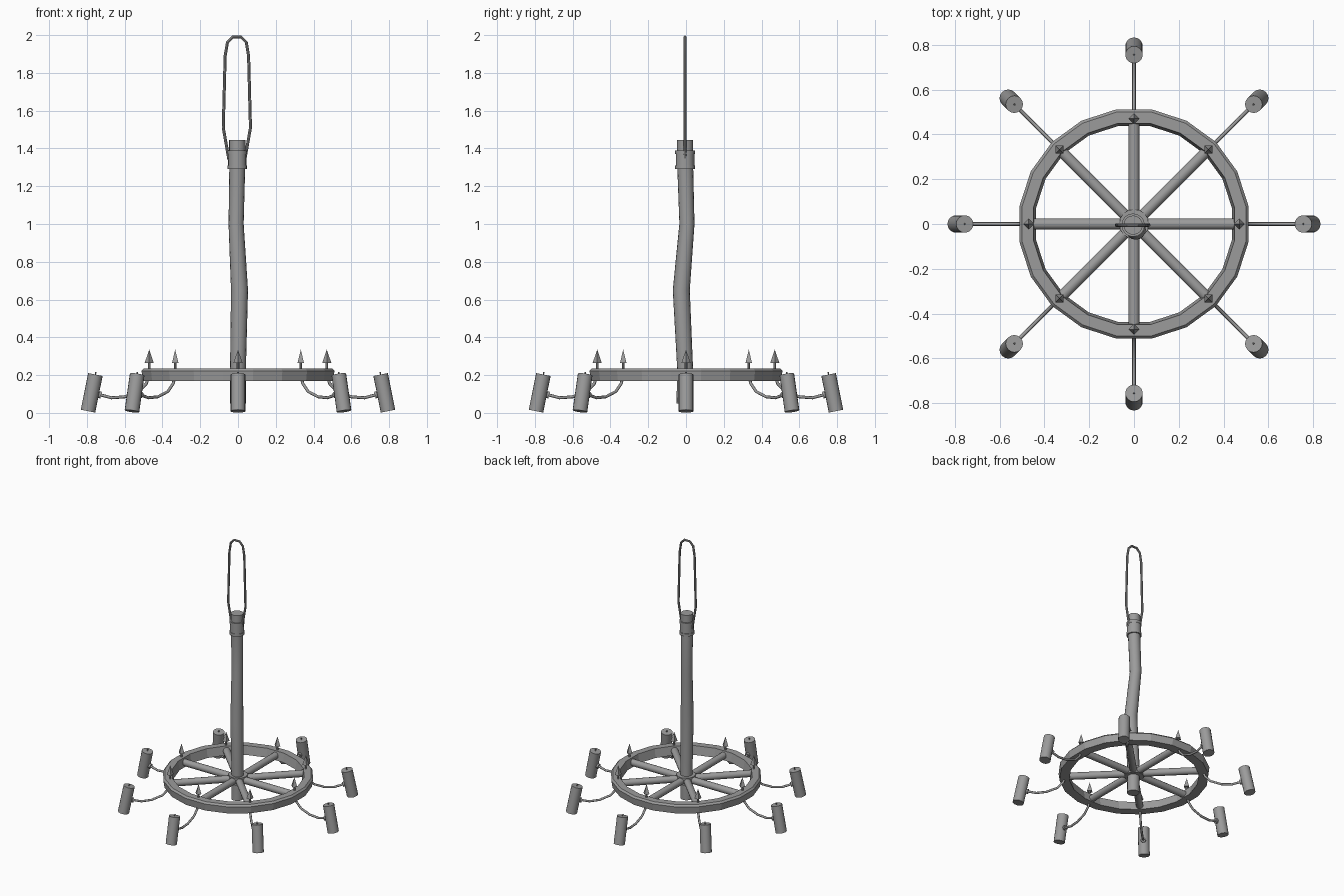
import bpy, bmesh, math
from mathutils import Vector, Matrix

scene = bpy.context.scene
if "Cube" in bpy.data.objects:
    bpy.data.objects.remove(bpy.data.objects["Cube"], do_unlink=True)

grey = bpy.data.materials.new("plain grey")
grey.use_nodes = True
colour = (0.33, 0.33, 0.33, 1)
grey.diffuse_color = colour
grey.node_tree.nodes["Principled BSDF"].inputs["Base Color"].default_value = colour


def finish(name, bm, angle=40):
    """Turn a bmesh into a named grey object, smooth below the given angle."""
    bmesh.ops.recalc_face_normals(bm, faces=bm.faces)
    mesh = bpy.data.meshes.new(name)
    bm.to_mesh(mesh)
    bm.free()
    mesh.materials.append(grey)
    obj = bpy.data.objects.new(name, mesh)
    scene.collection.objects.link(obj)
    if angle:
        bpy.ops.object.select_all(action='DESELECT')
        obj.select_set(True)
        bpy.context.view_layer.objects.active = obj
        bpy.ops.object.shade_smooth_by_angle(angle=math.radians(angle))
    return obj


def tube(bm, points, radii, sides):
    """Sweep a round section along a path, closing both ends."""
    points = [Vector(p) for p in points]
    if not isinstance(radii, (list, tuple)):
        radii = [radii] * len(points)
    rings = []
    last = len(points) - 1
    side = None
    for i, p in enumerate(points):
        way = (points[min(i + 1, last)] - points[max(i - 1, 0)]).normalized()
        if side is None:
            side = Vector((0, 1, 0)) if abs(way.y) < 0.9 else Vector((1, 0, 0))
        side = (side - way * side.dot(way)).normalized()
        other = way.cross(side)
        rings.append([bm.verts.new(p + radii[i] * (side * math.cos(a) + other * math.sin(a)))
                      for a in (math.tau * k / sides for k in range(sides))])
    for a, b in zip(rings, rings[1:]):
        for k in range(sides):
            j = (k + 1) % sides
            bm.faces.new((a[k], a[j], b[j], b[k]))
    bm.faces.new(rings[0][::-1])
    bm.faces.new(rings[-1])


def lathe(bm, profile, sides, turn=0.0):
    """Revolve a closed (radius, z) profile around z."""
    rings = []
    for k in range(sides):
        a = turn + math.tau * k / sides
        rings.append([bm.verts.new((r * math.cos(a), r * math.sin(a), z)) for r, z in profile])
    n = len(profile)
    for k in range(sides):
        a, b = rings[k], rings[(k + 1) % sides]
        for i in range(n):
            j = (i + 1) % n
            bm.faces.new((a[i], b[i], b[j], a[j]))


# Wheel rim
bm = bmesh.new()
lathe(bm, [(0.455, 0.235), (0.505, 0.235), (0.517, 0.222), (0.51, 0.17), (0.443, 0.17)],
      20, math.pi / 20)
finish("wheel_rim", bm, 0)

# Bent wooden post
bm = bmesh.new()
tube(bm, [(0, -0.008, 0.05), (0, -0.005, 0.24), (0.008, -0.025, 0.65),
          (-0.01, 0.005, 1.0), (-0.004, -0.004, 1.3)],
     [0.042, 0.042, 0.045, 0.04, 0.042], 16)
finish("post", bm)

# Hub where the spokes meet
bm = bmesh.new()
tube(bm, [(0, 0, 0.175), (0, 0, 0.23)], 0.066, 16)
finish("hub", bm)

# Bound collar and the stub above it
bm = bmesh.new()
top = (-0.004, -0.005)
for low, high, r in ((1.29, 1.31, 0.052), (1.31, 1.37, 0.049), (1.37, 1.39, 0.052)):
    tube(bm, [(*top, low), (*top, high)], r, 16)
finish("collar", bm)
bm = bmesh.new()
tube(bm, [(*top, 1.38), (*top, 1.445)], 0.043, 16)
finish("post_cap", bm)

# Hanging loop, mirrored about its own middle
half = [(0.042, 1.34), (0.072, 1.51), (0.062, 1.89), (0.05, 1.962), (0.022, 1.99)]
path = [(-x, z) for x, z in half] + [(x, z) for x, z in reversed(half)]
bm = bmesh.new()
tube(bm, [(x - 0.006, -0.005, z) for x, z in path], 0.008, 8)
finish("hanging_loop", bm)

# Eight repeats: spoke, spike, arm and lamp
arm_path = [(0.47, 0.2), (0.485, 0.155), (0.525, 0.113), (0.6, 0.085), (0.67, 0.08),
            (0.72, 0.093), (0.765, 0.103)]
lamp_top, lamp_low = Vector((0.755, 0, 0.203)), Vector((0.794, 0, 0.009))
axis = (lamp_top - lamp_low).normalized()


def spoke(bm):
    tube(bm, [(0.03, 0, 0.2), (0.46, 0, 0.2)], 0.025, 12)


def spike(bm):
    tube(bm, [(0.47, 0, 0.23), (0.47, 0, 0.268)], 0.007, 6)
    bmesh.ops.create_cone(bm, cap_ends=True, segments=4, radius1=0.024, radius2=0,
                          depth=0.07, matrix=Matrix.Translation((0.47, 0, 0.3)))


def arm(bm):
    tube(bm, [(r, 0, z) for r, z in arm_path], 0.008, 8)
    tube(bm, [(0.725, 0, 0.094), (0.737, 0, 0.097)], 0.018, 8)


def lamp(bm):
    tube(bm, [lamp_low, lamp_top], 0.039, 16)
    tube(bm, [lamp_top, lamp_top + axis * 0.014], 0.004, 6)


for i in range(8):
    spin = Matrix.Rotation(math.tau * i / 8, 4, 'Z')
    for name, build, angle in (("spoke", spoke, 40), ("spike", spike, 20),
                               ("lamp_arm", arm, 50), ("lamp", lamp, 40)):
        bm = bmesh.new()
        build(bm)
        bmesh.ops.transform(bm, matrix=spin, verts=bm.verts)
        finish(f"{name}_{i + 1}", bm, angle)
